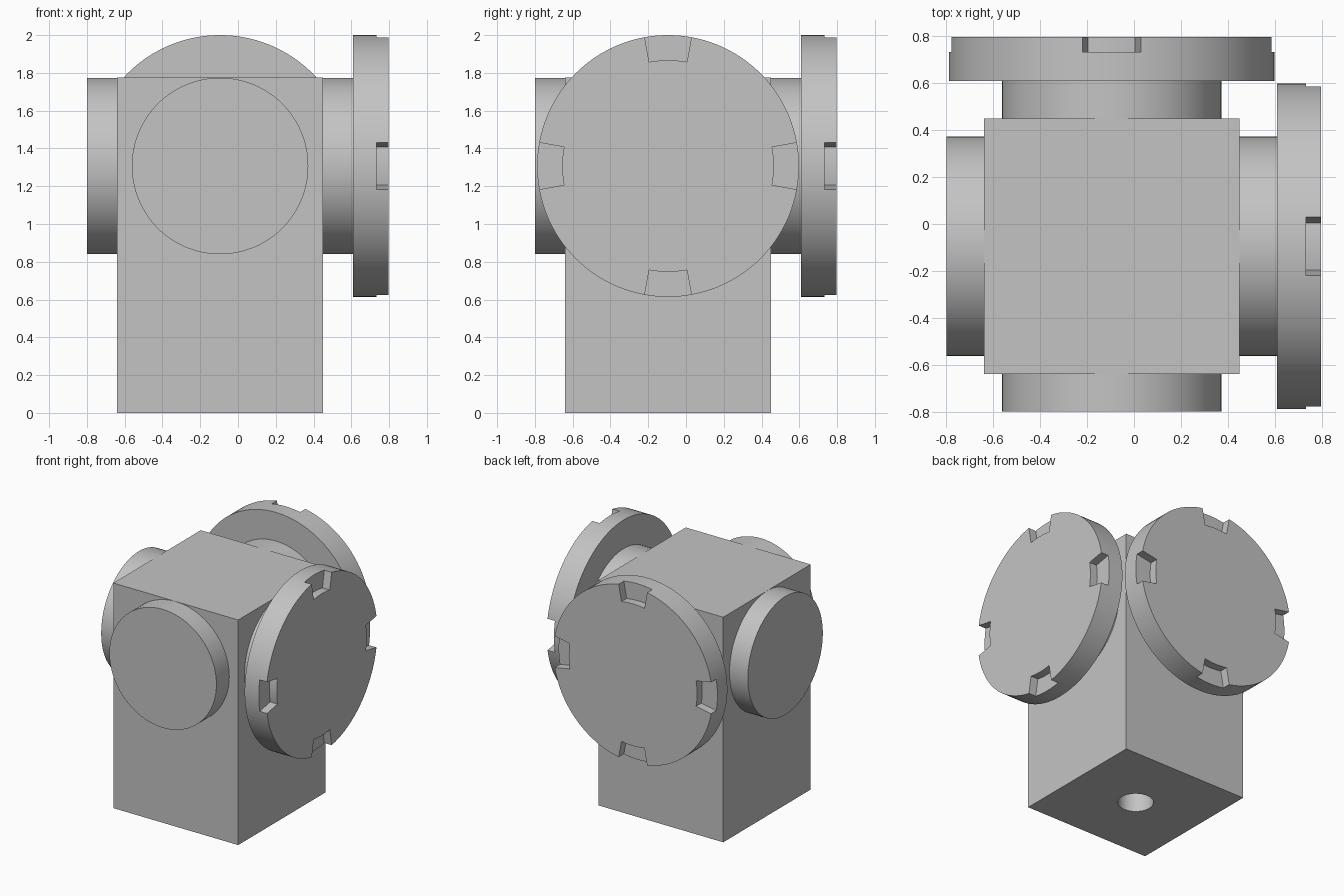
import bpy, bmesh
from math import sin, cos, radians
from mathutils import Vector, Matrix

if "Cube" in bpy.data.objects:
    bpy.data.objects.remove(bpy.data.objects["Cube"], do_unlink=True)

grey = bpy.data.materials.new("plain grey")
grey.use_nodes = True
colour = (0.55, 0.55, 0.55, 1)
grey.diffuse_color = colour
grey.node_tree.nodes["Principled BSDF"].inputs["Base Color"].default_value = colour

C = -0.095            # shared x and y of the body axis
HALF = 0.545          # half width of the body
HEIGHT = 1.775
AXIS = Vector((C, C, 1.307))   # where the four port axes meet
BOSS_R, DISC_R, NOTCH_R = 0.467, 0.693, 0.56
BOSS_END, DISC_END, NOTCH_FLOOR = 0.705, 0.892, 0.828   # distances from AXIS


def make(name, bm):
    bmesh.ops.recalc_face_normals(bm, faces=bm.faces)
    mesh = bpy.data.meshes.new(name)
    bm.to_mesh(mesh)
    bm.free()
    mesh.materials.append(grey)
    ob = bpy.data.objects.new(name, mesh)
    bpy.context.collection.objects.link(ob)
    return ob


def select(ob):
    bpy.ops.object.select_all(action="DESELECT")
    ob.select_set(True)
    bpy.context.view_layer.objects.active = ob


def cylinder(name, r, z0, z1, segments=128):
    bm = bmesh.new()
    bmesh.ops.create_cone(bm, cap_ends=True, segments=segments, radius1=r, radius2=r,
                          depth=z1 - z0, matrix=Matrix.Translation((0, 0, (z0 + z1) / 2)))
    return make(name, bm)


def cut(ob, cutter):
    mod = ob.modifiers.new("cut", "BOOLEAN")
    mod.operation = "DIFFERENCE"
    mod.solver = "EXACT"
    mod.object = cutter
    select(ob)
    bpy.ops.object.modifier_apply(modifier=mod.name)
    bpy.data.objects.remove(cutter, do_unlink=True)


def smooth(ob):
    select(ob)
    bpy.ops.object.shade_smooth_by_angle(angle=radians(30))


def notch_cutter():
    # four radial sector blocks around the disc rim
    bm = bmesh.new()
    steps = 8
    for quarter in range(4):
        angles = [radians(90 * quarter - 10.3 + 20.6 * i / steps) for i in range(steps + 1)]
        outline = [(NOTCH_R, a) for a in angles] + [(DISC_R + 0.1, a) for a in reversed(angles)]
        face = bm.faces.new([bm.verts.new((r * cos(a), r * sin(a), NOTCH_FLOOR)) for r, a in outline])
        top = bmesh.ops.extrude_face_region(bm, geom=[face])["geom"]
        bmesh.ops.translate(bm, vec=(0, 0, 0.2),
                            verts=[v for v in top if isinstance(v, bmesh.types.BMVert)])
    return make("notch_cutter", bm)


# square body with a blind hole in the underside
bm = bmesh.new()
bmesh.ops.create_cube(bm, size=1, matrix=Matrix.Translation((C, C, HEIGHT / 2))
                      @ Matrix.Diagonal((2 * HALF, 2 * HALF, HEIGHT, 1)))
body = make("body", bm)
hole = cylinder("hole_cutter", 0.127, -0.2, 0.45, 64)
hole.location = (C, C, 0)
bpy.context.view_layer.update()
cut(body, hole)
smooth(body)

# round ports on all four sides; the left and back ones carry notched discs
ports = {"front": (0, -1, 0), "right": (-1, 0, 0), "left": (1, 0, 0), "back": (0, 1, 0)}
for side, direction in ports.items():
    parts = [cylinder(side + "_boss", BOSS_R, HALF, BOSS_END)]
    if side in ("left", "back"):
        disc = cylinder(side + "_notched_disc", DISC_R, BOSS_END, DISC_END)
        cut(disc, notch_cutter())
        parts.append(disc)
    turn = Vector(direction).to_track_quat("Z", "Y").to_matrix().to_4x4()
    for ob in parts:
        ob.data.transform(Matrix.Translation(AXIS) @ turn)
        smooth(ob)
